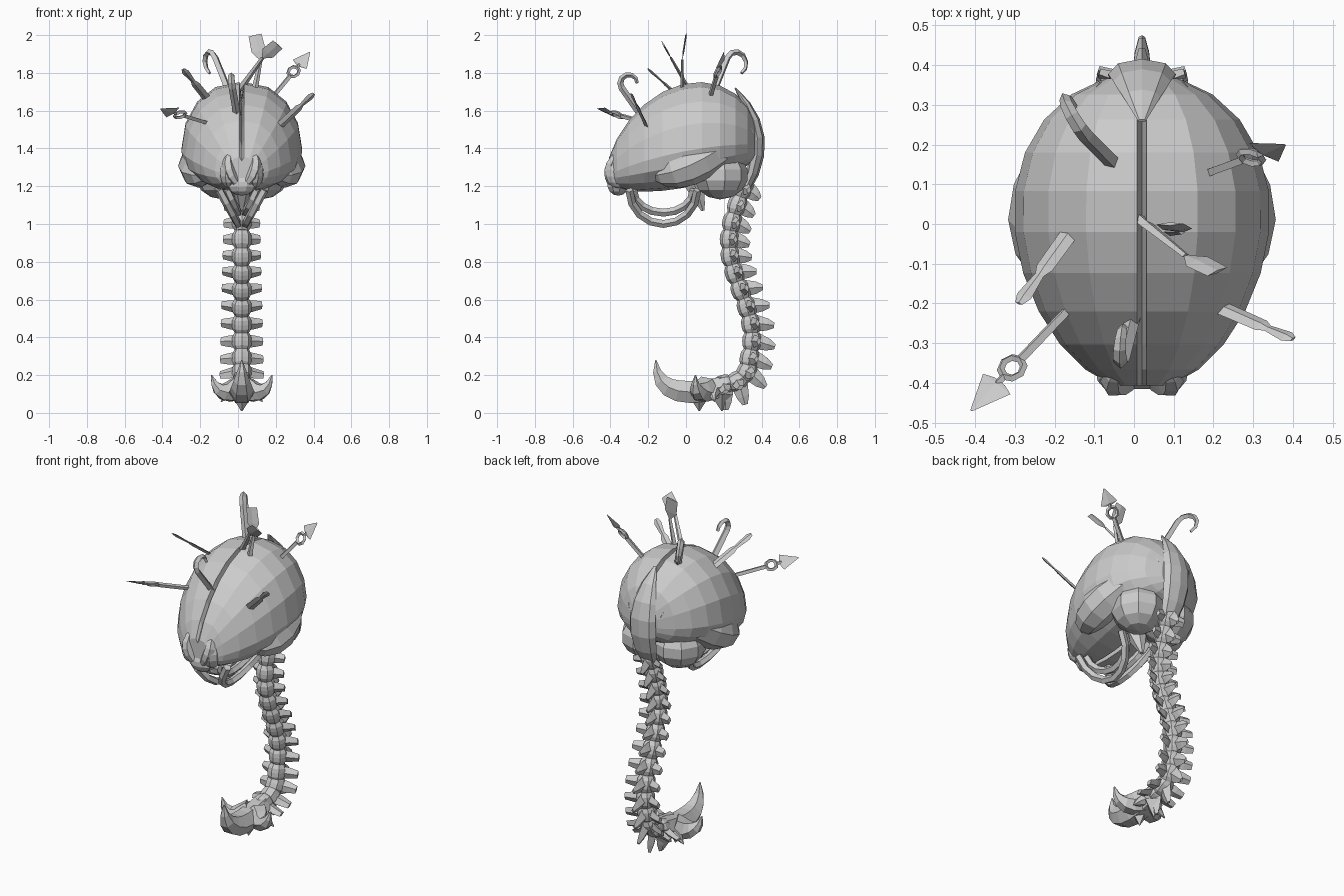
import bpy, bmesh
from math import sin, cos, pi
from mathutils import Vector, Matrix

if "Cube" in bpy.data.objects:
    bpy.data.objects.remove(bpy.data.objects["Cube"])

grey = bpy.data.materials.new("bone_grey")
grey.use_nodes = True
grey.diffuse_color = (0.6, 0.6, 0.6, 1)
grey.node_tree.nodes["Principled BSDF"].inputs["Base Color"].default_value = grey.diffuse_color

AXIS = 0.02  # the body's plane of symmetry
X, Y, Z = Vector((1, 0, 0)), Vector((0, 1, 0)), Vector((0, 0, 1))
POINT = 0.003  # radius of a sharp tip


def finish(name, bm, mirror=False, shift=AXIS):
    bmesh.ops.recalc_face_normals(bm, faces=bm.faces)
    mesh = bpy.data.meshes.new(name)
    bm.to_mesh(mesh)
    bm.free()
    mesh.materials.append(grey)
    obj = bpy.data.objects.new(name, mesh)
    obj.location.x = shift
    bpy.context.collection.objects.link(obj)
    if mirror:
        obj.modifiers.new("Mirror", "MIRROR").use_mirror_merge = False


def loft(bm, rings):
    """Skin a list of point rings and cap both ends."""
    rows = [[bm.verts.new(point) for point in ring] for ring in rings]
    count = len(rows[0])
    for low, high in zip(rows, rows[1:]):
        for i in range(count):
            j = (i + 1) % count
            bm.faces.new((low[i], low[j], high[j], high[i]))
    bm.faces.new(rows[0][::-1])
    bm.faces.new(rows[-1])


def sweep(bm, points, radii, sides=6, side=X, flat=1):
    """Sweep a polygon along points; flat scales it across the side direction."""
    points = [Vector(point) for point in points]
    last = len(points) - 1
    rings = []
    for k, point in enumerate(points):
        along = (points[min(k + 1, last)] - points[max(k - 1, 0)]).normalized()
        across = along.cross(side).normalized()
        wide = across.cross(along)
        radius = radii[k] if isinstance(radii, (list, tuple)) else radii
        angles = [2 * pi * i / sides for i in range(sides)]
        rings.append([point + radius * (wide * cos(a) + across * flat * sin(a)) for a in angles])
    loft(bm, rings)


def bend(start, pull, end, steps):
    """Points, or radii, on a quadratic curve."""
    ts = [i / steps for i in range(steps + 1)]
    return [start * (1 - t) ** 2 + pull * (2 * t * (1 - t)) + end * t * t for t in ts]


def limb(bm, start, pull, end, radii, steps=5, **options):
    """Curved limb whose thickness follows a curve too."""
    path = bend(Vector(start), Vector(pull), Vector(end), steps)
    sweep(bm, path, bend(*radii, steps), **options)


def blob(bm, centre, radii):
    matrix = Matrix.Translation(centre) @ Matrix.Diagonal((*radii, 1))
    bmesh.ops.create_uvsphere(bm, u_segments=9, v_segments=7, radius=1, matrix=matrix)


# Brain hemispheres: egg outline tilted up to the back, grooved in the middle
bm = bmesh.new()
rings = []
for k in range(1, 12):
    a = pi * k / 12
    c, s = cos(a), sin(a)
    y = -0.02 - 0.4 * c
    top = 1.38 - 0.1 * c + 0.36 * s ** 1.2
    low = 1.31 - 0.07 * c - 0.12 * s
    width = s * (0.32 - 0.04 * c)
    tall = top - low
    mid = low + 0.35 * tall
    ring = [(0, y, low + 0.2 * tall), (0, y, top - 0.15 * tall)]
    for i in range(9):
        t = pi * i / 8
        height = top - mid if i < 4 else mid - low
        ring.append((AXIS + (width - AXIS) * sin(t) ** 0.95 if 0 < i < 8 else 0.012, y, mid + height * cos(t)))
    rings.append(ring)
loft(bm, rings)
finish("brain_hemispheres", bm, True)

# Side lobes sweeping up to the back
bm = bmesh.new()
limb(bm, (0.17, -0.17, 1.26), (0.33, 0, 1.26), (0.08, 0.33, 1.5), (0.03, 0.18, 0.04), 7, sides=8)
finish("side_lobes", bm, True)

# Lower rear lobes
bm = bmesh.new()
blob(bm, (0.1, 0.18, 1.26), (0.15, 0.15, 0.13))
finish("rear_lobes", bm, True)

# Snout at the front of the brain
bm = bmesh.new()
blob(bm, (0.07, -0.36, 1.27), (0.05, 0.07, 0.08))
limb(bm, (0.03, -0.4, 1.22), (0.1, -0.42, 1.3), (0.06, -0.36, 1.38), (0.02, 0.05, 0.01))
finish("snout_lobes", bm, True)
bm = bmesh.new()
blob(bm, (0, -0.36, 1.21), (0.08, 0.06, 0.06))
finish("snout_tip", bm)

# Stem strip running down the back of the brain
bm = bmesh.new()
limb(bm, (0, 0.26, 1.72), (0, 0.47, 1.47), (0, 0.31, 1.17), (0.01, 0.14, 0.05), 6, sides=8, flat=0.45)
finish("brain_stem", bm)

# Hanging nerve loops under the brain, drawn together at the bottom
bm = bmesh.new()
for reach, drop, spread in ((0.18, 0.18, 0.1), (0.16, 0.12, 0.06)):
    arc = [pi * i / 8 for i in range(9)]
    sweep(bm, [(AXIS + spread * (1 - sin(a)), -0.12 + reach * cos(a), 1.18 - drop * sin(a))
               for a in arc], 0.022, 5)
finish("nerve_loops", bm, True)
bm = bmesh.new()
limb(bm, (0, 0.04, 1.22), (0, 0.07, 1.14), (0, 0.09, 1.07), (0.06, 0.04, 0.01))
finish("nerve_root", bm)

# Spine: an S-wave down to the hips, then an arc turning forward
path = []
for k in range(11):
    z = 1.19 - 0.09 * k
    path.append(Vector((0, 0.29 - 0.06 * sin(2 * pi * (z - 0.65)), z)))
for k in range(1, 4):
    a = pi * k / 6
    path.append(Vector((0, 0.2 + 0.14 * cos(a), 0.29 - 0.14 * sin(a))))
bodies, spikes, wings = bmesh.new(), bmesh.new(), bmesh.new()
for k, joint in enumerate(path):
    along = (path[min(k + 1, len(path) - 1)] - path[max(k - 1, 0)]).normalized()
    back = along.cross(X)
    back = -back if back.dot(joint - Vector((0, 0, joint.z + 0.1))) < 0 else back
    grow = 1 + k / 40
    sweep(bodies, [joint + along * 0.024 * i for i in range(-2, 3)],
          (0.037, 0.05, 0.052, 0.05, 0.037), 8)
    root, tip = joint + back * 0.03, joint + back * 0.1 * grow + along * 0.025
    sweep(spikes, [root, root.lerp(tip, 0.6), tip], (0.024, 0.018, 0.008), 4, flat=1.8)
    tip = joint + X * 0.09 * grow + back * 0.03 * grow
    sweep(wings, [joint + X * AXIS, joint.lerp(tip, 0.6), tip], (0.02, 0.017, 0.012), 4, back, 1.8)
finish("vertebrae", bodies)
finish("back_spikes", spikes)
finish("side_spikes", wings, True)

# Tail sting with keel spikes and side horns
bm = bmesh.new()
limb(bm, (0, 0.2, 0.14), (0, -0.16, 0.04), (0, -0.16, 0.28), (0.06, 0.09, POINT), 7)
for y in (0.07, 0.19):
    limb(bm, (0, y, 0.1), (0, y, 0.05), (0, y, 0.01), (0.06, 0.03, POINT), 2, sides=4)
finish("tail_sting", bm)
bm = bmesh.new()
limb(bm, (0.02, 0.11, 0.13), (0.13, 0.04, 0.07), (0.16, 0.05, 0.2), (0.07, 0.05, POINT), side=Y)
limb(bm, (0.03, 0.15, 0.12), (0.08, 0.14, 0.09), (0.11, 0.15, 0.06), (0.04, 0.02, POINT), 2, side=Y)
finish("tail_horns", bm, True)


# Pins stuck in the brain; facing is the way their flat side looks
def arrow_pin(name, base, tip, facing):
    base, tip = Vector(base), Vector(tip)
    unit = (tip - base).normalized()
    side = unit.cross(facing).normalized()
    eye, size = base.lerp(tip, 0.55), 0.03
    bm = bmesh.new()
    sweep(bm, [base - unit * 0.05, eye - unit * size], 0.013, 4, side)
    turns = [pi * i / 4 for i in range(9)]
    sweep(bm, [eye + size * (unit * cos(a) + side * sin(a)) for a in turns],
          0.01, 4, unit.cross(side))
    neck = base.lerp(tip, 0.72)
    sweep(bm, [eye + unit * size, neck], 0.01, 4, side)
    sweep(bm, [neck - unit * 0.01, neck, tip], (0.02, 0.05, POINT), 4, side, 0.15)
    finish(name, bm, shift=0)


def blade_pin(name, base, tip):
    base, tip = Vector(base), Vector(tip)
    side = (tip - base).cross(Y + Z)
    stops = [base.lerp(tip, t) for t in (-0.2, 0.5, 0.6, 0.9, 1)]
    bm = bmesh.new()
    sweep(bm, stops, (0.024, 0.022, 0.012, 0.02, 0.01), 4, side, 0.35)
    finish(name, bm, shift=0)


def paddle_pin(name, base, neck, tip, side):
    base, neck, tip = Vector(base), Vector(neck), Vector(tip)
    bm = bmesh.new()
    sweep(bm, [base.lerp(neck, -0.2), neck], (0.018, 0.01), 4, side, 0.6)
    sweep(bm, [neck, neck.lerp(tip, 0.35), tip], (0.006, 0.038, 0.035), 4, side, 0.12)
    finish(name, bm, shift=0)


def hook_pin(name, base, neck, size, side):
    base, neck, side = Vector(base), Vector(neck), Vector(side)
    rise = (neck - base).normalized()
    curl = rise.cross(side).normalized()
    turns = [pi * i / 5 for i in range(7)]
    hook = [neck + size * (curl * (1 - cos(a)) + rise * sin(a)) for a in turns]
    bm = bmesh.new()
    sweep(bm, [base] + hook, bend(0.02, 0.018, 0.01, len(hook)), 4, side, 0.9)
    finish(name, bm, shift=0)


arrow_pin("front_arrow_pin", (-0.18, -0.23, 1.54), (-0.41, -0.47, 1.61), Y + Z)
arrow_pin("rear_arrow_pin", (0.19, 0.13, 1.68), (0.38, 0.2, 1.91), Z - Y)
blade_pin("right_blade_pin", (-0.16, -0.02, 1.66), (-0.29, -0.2, 1.82))
blade_pin("left_blade_pin", (0.24, -0.22, 1.54), (0.4, -0.29, 1.69))
paddle_pin("upright_paddle_pin", (0.09, -0.02, 1.72), (0.12, -0.02, 1.87), (0.09, 0, 2), X)
paddle_pin("tilted_paddle_pin", (0.03, 0, 1.74), (0.13, -0.08, 1.88), (0.21, -0.12, 1.95), 2 * X + Y - 2 * Z)
hook_pin("rear_hook_pin", (-0.04, 0.14, 1.68), (-0.12, 0.22, 1.88), 0.06, (1, 0.5, 0))
hook_pin("front_hook_pin", (0, -0.22, 1.55), (-0.03, -0.34, 1.72), 0.045, X)
